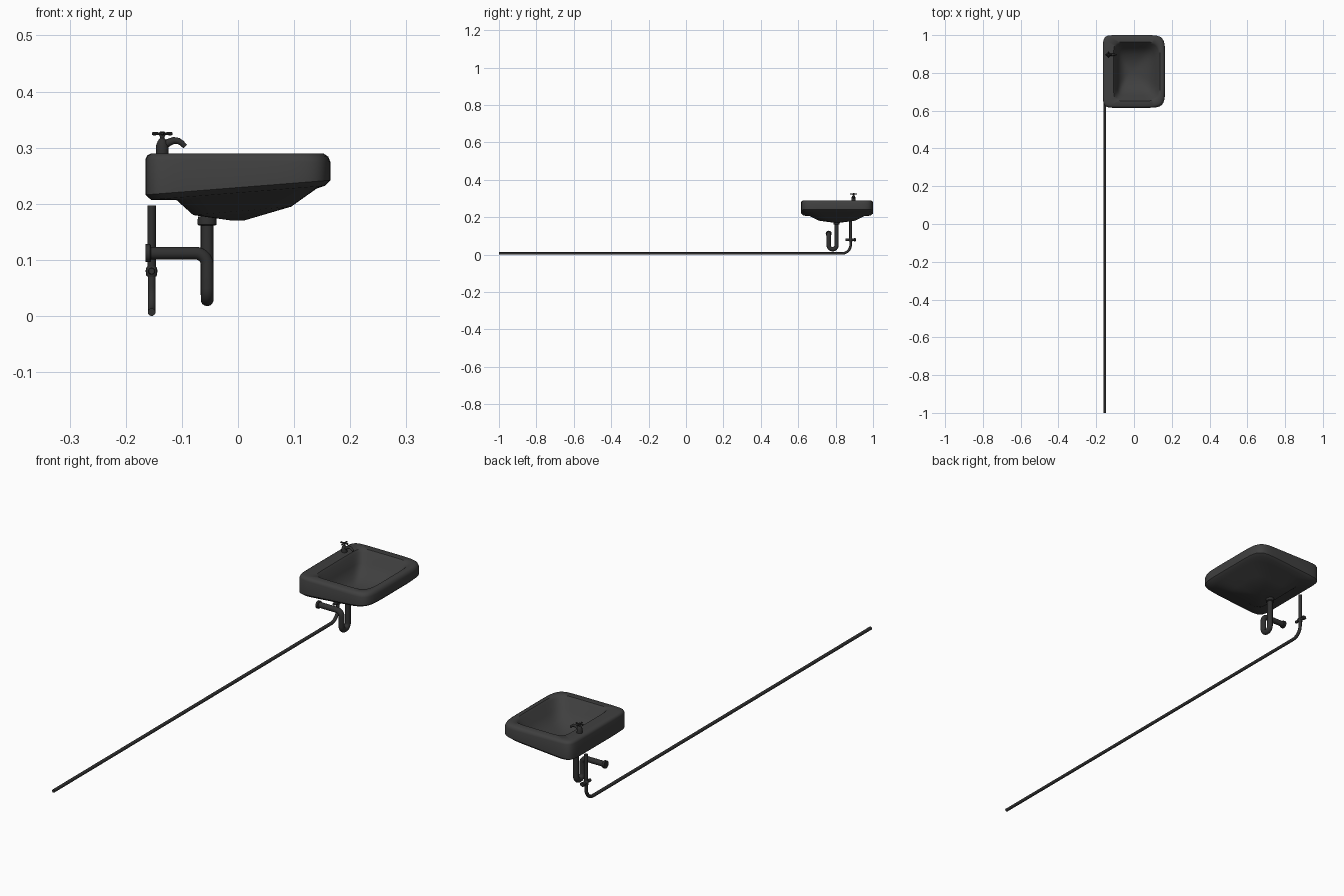
import bpy, bmesh, math
from mathutils import Vector

if "Cube" in bpy.data.objects:
    bpy.data.objects.remove(bpy.data.objects["Cube"])


def material(name, v):
    m = bpy.data.materials.new(name)
    m.diffuse_color = (v, v, v, 1)
    m.use_nodes = True
    m.node_tree.nodes["Principled BSDF"].inputs["Base Color"].default_value = m.diffuse_color
    return m


CERAMIC = material("dark_ceramic", 0.05)
METAL = material("dark_metal", 0.03)


def finish(ob, mat, angle=35):
    ob.data.materials.append(mat)
    bpy.ops.object.select_all(action='DESELECT')
    ob.select_set(True)
    bpy.context.view_layer.objects.active = ob
    bpy.ops.object.shade_smooth_by_angle(angle=math.radians(angle))
    return ob


def loft(name, rings, mat, angle=35):
    """Skin a closed stack of equal-length rings, capping both ends."""
    bm = bmesh.new()
    vs = [[bm.verts.new(p) for p in r] for r in rings]
    n = len(vs[0])
    for a, b in zip(vs, vs[1:]):
        for i in range(n):
            j = (i + 1) % n
            bm.faces.new((a[i], a[j], b[j], b[i]))
    bm.faces.new(vs[0][::-1])
    bm.faces.new(vs[-1])
    bmesh.ops.recalc_face_normals(bm, faces=bm.faces)
    me = bpy.data.meshes.new(name)
    bm.to_mesh(me)
    bm.free()
    ob = bpy.data.objects.new(name, me)
    bpy.context.collection.objects.link(ob)
    return finish(ob, mat, angle)


def turned(name, base, axis, profile, n=16, squash=1.0):
    """Solid of revolution: profile is (distance along axis, radius)."""
    q = Vector(axis).to_track_quat('Z', 'Y')
    rings = []
    for d, r in profile:
        rings.append([Vector(base) + q @ Vector((r * math.cos(t), squash * r * math.sin(t), d))
                      for t in (2 * math.pi * i / n for i in range(n))])
    return loft(name, rings, METAL)


def fillet(points, radius, steps=8):
    """Round the inner corners of a polyline with circular arcs."""
    pts = [Vector(p) for p in points]
    out = [pts[0]]
    for a, b, c in zip(pts, pts[1:], pts[2:]):
        u, v = (a - b).normalized(), (c - b).normalized()
        half = u.angle(v) / 2
        centre = b + (u + v).normalized() * (radius / math.sin(half))
        s = b + u * (radius / math.tan(half)) - centre
        e = b + v * (radius / math.tan(half)) - centre
        for i in range(steps + 1):
            out.append(centre + s.slerp(e, i / steps) * radius / s.slerp(e, i / steps).length)
    return out + [pts[-1]]


def tube(name, path, radius, taper=1.0, n=14):
    """Sweep a circle along a path with a twist-free frame."""
    path = [Vector(p) for p in path]
    path = [p for i, p in enumerate(path) if i == 0 or (p - path[i - 1]).length > 1e-5]
    rings, normal, last = [], None, len(path) - 1
    for i, p in enumerate(path):
        t = (path[min(i + 1, last)] - path[max(i - 1, 0)]).normalized()
        normal = t.orthogonal() if normal is None else normal - t * normal.dot(t)
        normal.normalize()
        side = t.cross(normal)
        r = radius * (1 + (taper - 1) * i / last)
        rings.append([p + r * (normal * math.cos(a) + side * math.sin(a))
                      for a in (2 * math.pi * k / n for k in range(n))])
    return loft(name, rings, METAL)


# Basin: underside, rim and hollow as one stack of rounded outlines
def outline(x0, x1, hy, zl, zr, e, n=64):
    pts = []
    for i in range(n):
        a = 2 * math.pi * (i + 0.5) / n
        c, s = math.cos(a), math.sin(a)
        k = e if c > 0 else e * 1.5
        x = (x0 + x1) / 2 + (x1 - x0) / 2 * math.copysign(abs(c) ** (2 / k), c)
        y = 0.8075 + hy * math.copysign(abs(s) ** (2 / k), s)
        pts.append((x, y, zl + (zr - zl) * (x - x0) / (x1 - x0)))
    return pts


loft("basin", [outline(*r) for r in (
    (-0.01, 0.01, 0.012, 0.170, 0.170, 3),
    (-0.08, 0.095, 0.100, 0.180, 0.195, 4),
    (-0.11, 0.140, 0.155, 0.207, 0.227, 5),
    (-0.155, 0.155, 0.183, 0.207, 0.232, 6),
    (-0.165, 0.165, 0.1925, 0.216, 0.242, 7),
    (-0.165, 0.165, 0.1925, 0.279, 0.274, 7),
    (-0.162, 0.161, 0.189, 0.286, 0.284, 7),
    (-0.155, 0.152, 0.182, 0.290, 0.290, 7),
    (-0.108, 0.138, 0.156, 0.289, 0.289, 6),
    (-0.101, 0.130, 0.148, 0.281, 0.281, 6),
    (-0.088, 0.112, 0.126, 0.245, 0.245, 5),
    (-0.072, 0.080, 0.090, 0.207, 0.211, 4),
    (-0.045, 0.030, 0.040, 0.193, 0.195, 3),
    (-0.025, 0.000, 0.015, 0.190, 0.190, 2),
)], CERAMIC, 40)

# Tap: body, four-armed handle and curved spout
TX, TY = -0.135, 0.896
turned("tap_body", (TX, TY, 0.286), (0, 0, 1),
       [(0, 0.012), (0.008, 0.011), (0.018, 0.011), (0.026, 0.008), (0.031, 0.004), (0.037, 0.004)])
for i, d in enumerate(((1, 0, 0), (0, 1, 0))):
    start = Vector((TX, TY, 0.325)) - 0.018 * Vector(d)
    turned(f"tap_handle_bar_{i + 1}", start, d,
           [(0, 0.002), (0.002, 0.0035), (0.012, 0.0025), (0.024, 0.0025), (0.034, 0.0035), (0.036, 0.002)], 10)
turned("tap_handle_hub", (TX, TY, 0.320), (0, 0, 1), [(0, 0.005), (0.006, 0.006), (0.009, 0.003)], 12)
tube("tap_spout", [(TX, TY, 0.302), (-0.124, TY, 0.309), (-0.114, TY, 0.313), (-0.106, TY, 0.312),
                   (-0.100, TY, 0.308), (-0.094, TY, 0.302)], 0.0075, 0.6, 12)

# Waste trap: drop, U-bend, then an elbow back to the wall
DX, Y1, Y2 = -0.055, 0.805, 0.763
tube("waste_trap", fillet([(DX, Y1, 0.178), (DX, Y1, 0.029), (DX, Y2, 0.029),
                           (DX, Y2, 0.112), (-0.160, Y2, 0.112)], 0.0209), 0.0115)
turned("waste_nut", (DX, Y1, 0.161), (0, 0, 1),
       [(0, 0.014), (0.002, 0.017), (0.010, 0.017), (0.016, 0.016)])
turned("wall_flange", (-0.165, Y2, 0.112), (1, 0, 0), [(0, 0.016), (0.008, 0.016), (0.010, 0.014)])

# Water supply: riser, shut-off valve and long floor pipe
SX, SY = -0.154, 0.88
turned("supply_riser", (SX, SY, 0.08), (0, 0, 1), [(0, 0.0075), (0.117, 0.0075)])
tube("supply_pipe", fillet([(SX, SY, 0.09), (SX, SY, 0.0068), (SX, -1, 0.0068)], 0.045, 10), 0.0068)
turned("valve_collar", (SX, SY, 0.070), (0, 0, 1), [(0, 0.008), (0.003, 0.010), (0.015, 0.010), (0.018, 0.008)])
turned("valve_stem", (SX, SY - 0.028, 0.080), (0, 1, 0), [(0, 0.005), (0.003, 0.0065), (0.050, 0.0065)], 12)
turned("valve_knob", (SX, SY + 0.018, 0.080), (0, 1, 0),
       [(0, 0.009), (0.002, 0.011), (0.008, 0.011), (0.010, 0.009)], 12, 0.8)
